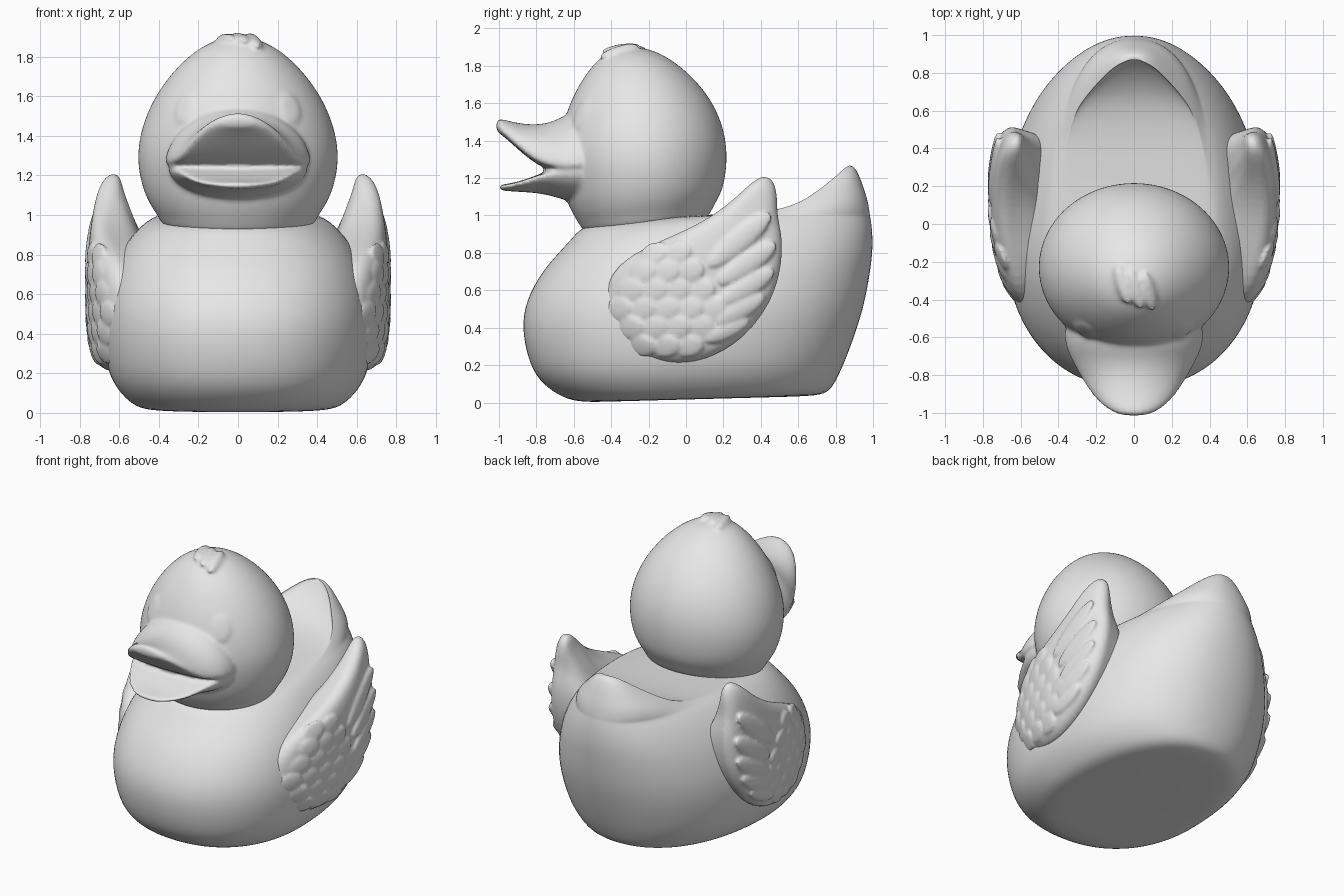
import bpy, bmesh
from math import sin, cos, pi, radians
from mathutils import Vector, Matrix
from mathutils.bvhtree import BVHTree

if "Cube" in bpy.data.objects:
    bpy.data.objects.remove(bpy.data.objects["Cube"])

grey = bpy.data.materials.new("plain_grey")
grey.use_nodes = True
grey.diffuse_color = (0.8, 0.8, 0.8, 1)
grey.node_tree.nodes["Principled BSDF"].inputs["Base Color"].default_value = (0.8, 0.8, 0.8, 1)


def finish(bm, name):
    bmesh.ops.recalc_face_normals(bm, faces=bm.faces)
    for f in bm.faces:
        f.smooth = True
    mesh = bpy.data.meshes.new(name)
    bm.to_mesh(mesh)
    bm.free()
    mesh.materials.append(grey)
    ob = bpy.data.objects.new(name, mesh)
    bpy.context.collection.objects.link(ob)
    return ob


def subdivide(ob):
    mod = ob.modifiers.new("smooth_surface", "SUBSURF")
    mod.levels = mod.render_levels = 2


def subdivided(bm):
    """Replace a coarse cage by its smooth mesh, ready for added relief."""
    ob = finish(bm, "cage")
    subdivide(ob)
    bpy.context.view_layer.update()
    smooth = bmesh.new()
    smooth.from_mesh(ob.evaluated_get(bpy.context.evaluated_depsgraph_get()).to_mesh())
    bpy.data.objects.remove(ob)
    return smooth, BVHTree.FromBMesh(smooth)


def melt(ob, voxel, rounds):
    """Fuse overlapping shells and soften the seams."""
    fuse = ob.modifiers.new("fuse", "REMESH")
    fuse.mode = "VOXEL"
    fuse.voxel_size = voxel
    fuse.use_smooth_shade = True
    soften = ob.modifiers.new("soften", "SMOOTH")
    soften.factor = .5
    soften.iterations = rounds


def loft(bm, rings):
    rows = [[bm.verts.new(p) for p in ring] for ring in rings]
    n = len(rows[0])
    for a, b in zip(rows, rows[1:]):
        for i in range(n):
            j = (i + 1) % n
            bm.faces.new((a[i], a[j], b[j], b[i]))
    bm.faces.new(rows[0])
    bm.faces.new(rows[-1])


def oval(z, front, back, half_width, mid, tilt, power=1.0, n=32):
    """Level ring whose front and back halves have their own lengths."""
    pts = []
    for i in range(n):
        a = 2 * pi * i / n
        reach = back if cos(a) > 0 else front
        y = mid + (reach - mid) * abs(cos(a)) ** power
        x = half_width * abs(sin(a)) ** power
        pts.append((x if sin(a) > 0 else -x, y, z + tilt(y, z)))
    return pts


def bill_ring(y, half_width, edge, top, bottom, n=24):
    """Upright lens-shaped section of a bill half."""
    pts = []
    for i in range(n):
        a = 2 * pi * i / n
        reach = top if sin(a) > 0 else bottom
        pts.append((half_width * cos(a), y, edge + (reach - edge) * abs(sin(a)) ** 1.15))
    return pts


def blob(bm, tree, origin, ray, along, size, lift=0.0):
    """Flattened ellipsoid laid on a surface, its far end lifted."""
    ray = Vector(ray)
    loc, normal, _, _ = tree.ray_cast(Vector(origin), ray)
    if normal.dot(ray) > 0:
        normal = -normal
    along = Vector(along)
    along = (along - normal * along.dot(normal)).normalized()
    along = (along + normal * lift).normalized()
    side = normal.cross(along).normalized()
    frame = Matrix((along, side, along.cross(side))).transposed().to_4x4()
    m = Matrix.Translation(loc) @ frame @ Matrix.Diagonal((*size, 1))
    bmesh.ops.create_uvsphere(bm, u_segments=20, v_segments=12, radius=1, matrix=m)


# Body with scooped, upturned tail: height, front, back, half width, widest y
body_rings = [
    (0, -.40, .50, .32, -.05), (0, -.56, .71, .46, -.05),
    (.025, -.66, .775, .535, -.05), (.1, -.77, .815, .61, -.05),
    (.2, -.84, .86, .665, -.05), (.4, -.885, .93, .695, -.05),
    (.55, -.86, .968, .685, -.05), (.7, -.775, .992, .645, -.05),
    (.8, -.685, 1.003, .6, -.04), (.88, -.61, 1.003, .55, -.02),
    (.94, -.56, .998, .495, .04), (.98, -.42, .992, .445, .12),
    (1.0, .05, .987, .40, .26), (1.02, .46, .984, .36, .45),
    (1.06, .63, .977, .315, .58), (1.1, .71, .967, .27, .65),
    (1.15, .778, .95, .21, .72), (1.22, .845, .925, .13, .81),
    (1.268, .873, .895, .055, .86)]
bm = bmesh.new()
loft(bm, [oval(*r, lambda y, z: .027 * (y + .6) * max(0, 1 - z), .9) for r in body_rings])
subdivide(finish(bm, "body"))

# Head: height, front, back, half width
head_rings = [
    (.9, -.53, .09, .37), (.98, -.57, .14, .40), (1.03, -.605, .16, .437),
    (1.1, -.645, .19, .472), (1.2, -.67, .212, .502), (1.32, -.685, .224, .512),
    (1.45, -.67, .208, .487), (1.57, -.635, .163, .437), (1.68, -.585, .092, .367),
    (1.78, -.52, -.005, .277), (1.855, -.45, -.11, .18), (1.9, -.36, -.22, .07)]


def neck_tilt(y, z):
    return .11 * (y + .3) * min(1, max(0, (1.15 - z) / .15))


bm = bmesh.new()
loft(bm, [oval(z, f, b, w, (f + b) / 2, neck_tilt) for z, f, b, w in head_rings])

# Open bill: y, half width, edge height, top, bottom
upper_bill = [
    (-.45, .37, 1.27, 1.56, 1.2), (-.62, .375, 1.265, 1.56, 1.21),
    (-.7, .345, 1.265, 1.505, 1.23), (-.8, .29, 1.29, 1.485, 1.27),
    (-.9, .23, 1.37, 1.495, 1.355), (-.96, .17, 1.43, 1.51, 1.41),
    (-1.0, .11, 1.465, 1.518, 1.44), (-1.015, .05, 1.475, 1.51, 1.45)]
lower_bill = [
    (-.45, .36, 1.24, 1.05, 1.27), (-.62, .36, 1.235, 1.07, 1.26),
    (-.72, .32, 1.23, 1.105, 1.245), (-.8, .28, 1.21, 1.12, 1.215),
    (-.88, .235, 1.18, 1.125, 1.185), (-.95, .165, 1.16, 1.13, 1.17),
    (-.99, .09, 1.152, 1.133, 1.165), (-1.0, .03, 1.15, 1.14, 1.16)]
for sections in (upper_bill, lower_bill):
    loft(bm, [bill_ring(*s) for s in sections])
bm, skin = subdivided(bm)

# Faint oval eyes and a tuft of three strands, fused into the head
for s in (-1, 1):
    blob(bm, skin, (s * .262, -2, 1.54), (0, 1, 0), (0, 0, 1), (.085, .06, .009))
for x, y in ((-.06, -.32), (.01, -.35), (.08, -.36)):
    blob(bm, skin, (x, y, 3), (0, 0, -1), (.3, -1, 0), (.11, .036, .024))
melt(finish(bm, "head_and_bill"), .013, 6)

# Wing: pad made of scaled copies of its side outline
outline = [
    (-.1, .2), (-.3, .26), (-.42, .41), (-.45, .6), (-.35, .77), (-.1, .88),
    (.1, .97), (.25, 1.08), (.35, 1.18), (.425, 1.225), (.48, 1.18), (.49, 1.08),
    (.49, .99), (.52, .88), (.51, .7), (.45, .52), (.31, .34), (.11, .22)]


def wing_ring(scale, depth):
    pts = []
    for y, z in outline:
        y, z = .08 + (y - .08) * scale, .6 + (z - .6) * scale
        outer = .762 - (.42 if y < .1 else .25) * (y - .1) ** 2
        outer -= (.25 if z < .6 else .1) * (z - .6) ** 2
        thick = min(.35, .13 + .6 * max(0, 1.1 - z))
        pts.append((outer - (thick if depth is None else depth), y, z))
    return pts


bm = bmesh.new()
loft(bm, [wing_ring(*r) for r in (
    (.4, None), (.86, None), (.97, .11), (1.01, .07), (.97, .03),
    (.86, .006), (.6, 0), (.3, 0))])
bm, skin = subdivided(bm)

# Long flight feathers along the back of the wing
for y, z, length, width, angle in (
        (.29, .87, .22, .06, 40), (.33, .745, .19, .057, 34), (.33, .62, .17, .055, 31),
        (.29, .495, .15, .052, 28), (.22, .385, .13, .047, 24)):
    a = radians(angle)
    blob(bm, skin, (2, y, z), (-1, 0, 0), (0, cos(a), sin(a)), (length, width, .02))

# Short overlapping scales on the front of the wing
for row in range(6):
    for col in range(5):
        y = -.36 + .125 * col + .06 * (row % 2)
        z = .3 + .1 * row
        if ((y + .12) / .27) ** 2 + ((z - .55) / .3) ** 2 < 1:
            blob(bm, skin, (2, y, z), (-1, 0, 0), (0, .9, .3), (.08, .06, .013), .09)
wings = finish(bm, "wings")
melt(wings, .011, 3)
wings.modifiers.new("other_side", "MIRROR").use_mirror_merge = False
